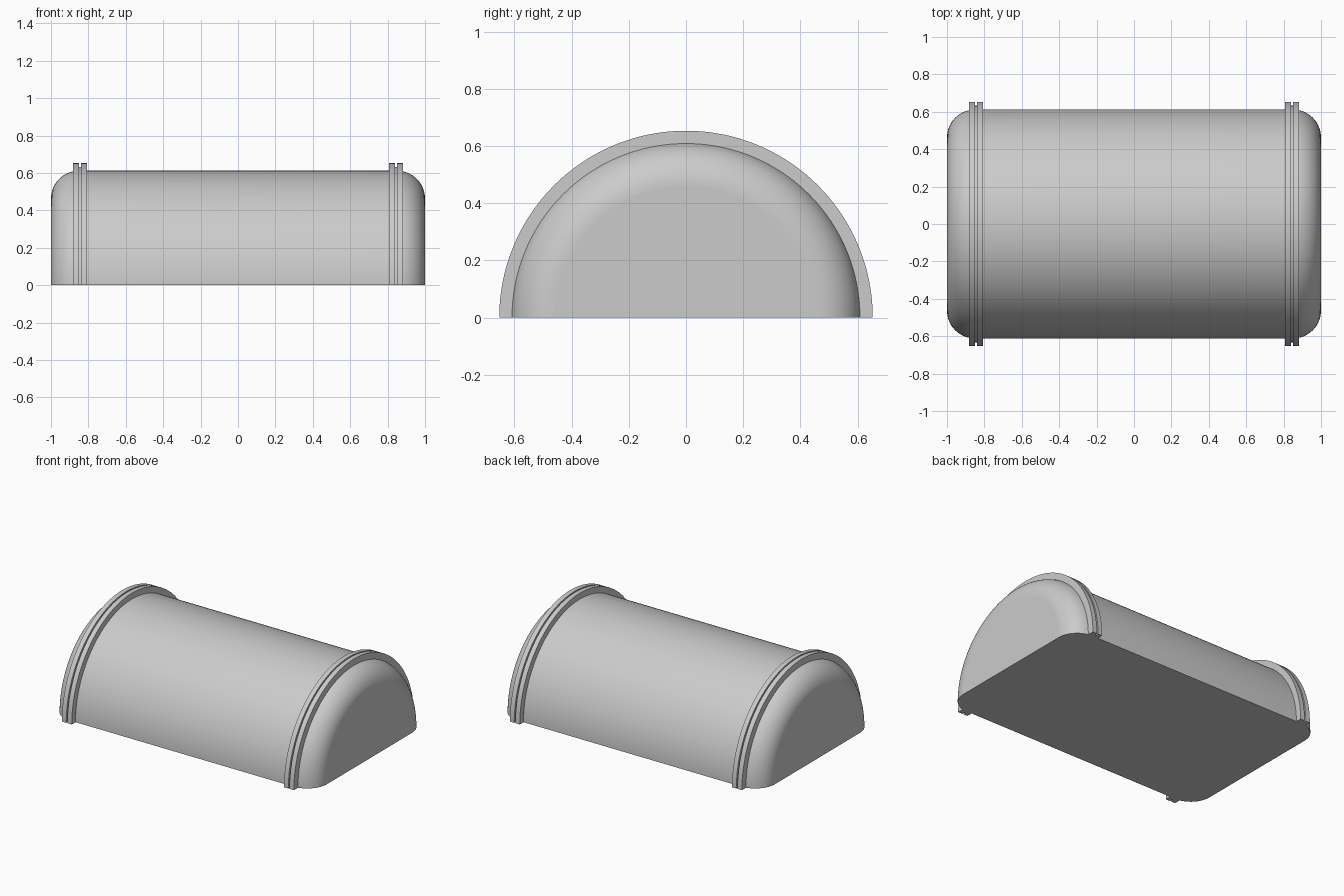
import bpy, bmesh, math
from mathutils import Vector

cube = bpy.data.objects.get("Cube")
if cube:
    bpy.data.objects.remove(cube, do_unlink=True)

BODY_R, FLANGE_R, GROOVE_R = 0.612, 0.653, 0.633
FILLET = 0.15
SEGMENTS = 96

# Single grey finish
grey = bpy.data.materials.new("plain_grey")
grey.use_nodes = True
colour = (0.6, 0.6, 0.6, 1.0)
grey.diffuse_color = colour
grey.node_tree.nodes["Principled BSDF"].inputs["Base Color"].default_value = colour


def half_lathe(name, profile, closed):
    """Sweep (x, radius) points half a turn about the x axis and cap the base."""
    bm = bmesh.new()
    verts = [bm.verts.new((x, -r, 0)) for x, r in profile]
    pairs = list(zip(verts, verts[1:]))
    if closed:
        pairs.append((verts[-1], verts[0]))
    edges = [bm.edges.new(p) for p in pairs]
    bmesh.ops.spin(bm, geom=verts + edges, cent=(0, 0, 0), axis=(-1, 0, 0),
                   angle=math.pi, steps=SEGMENTS)
    # Make sure the sweep passes over the top
    if sum(v.co.z for v in bm.verts) < 0:
        bmesh.ops.scale(bm, vec=(1, 1, -1), verts=bm.verts)
    bmesh.ops.remove_doubles(bm, verts=bm.verts, dist=1e-5)
    bmesh.ops.holes_fill(bm, edges=[e for e in bm.edges if e.is_boundary], sides=0)
    bmesh.ops.recalc_face_normals(bm, faces=bm.faces)
    mesh = bpy.data.meshes.new(name)
    bm.to_mesh(mesh)
    bm.free()
    mesh.materials.append(grey)
    obj = bpy.data.objects.new(name, mesh)
    bpy.context.collection.objects.link(obj)
    bpy.ops.object.select_all(action='DESELECT')
    obj.select_set(True)
    bpy.context.view_layer.objects.active = obj
    bpy.ops.object.shade_smooth_by_angle(angle=math.radians(30))
    # Keep end discs and the base perfectly flat
    for f in mesh.polygons:
        if abs(f.normal.x) > 0.9999 or f.normal.z < -0.9999:
            f.use_smooth = False
    return obj


# Half-round tank body with rounded ends
arc = [(1 - FILLET + FILLET * math.sin(a), BODY_R - FILLET + FILLET * math.cos(a))
       for a in (i * math.pi / 32 for i in range(17))]
right_half = arc + [(1, 0)]
left_half = [(-x, r) for x, r in reversed(right_half)]
half_lathe("tank_body", left_half + right_half, closed=False)

# Paired flange collars with a narrow groove between them
collar = [(0.807, 0.59), (0.807, FLANGE_R), (0.840, FLANGE_R), (0.840, GROOVE_R),
          (0.849, GROOVE_R), (0.849, FLANGE_R), (0.882, FLANGE_R), (0.882, 0.59)]
for side, s in (("left", 1), ("right", -1)):
    half_lathe("flange_collar_" + side, [(s * x, r) for x, r in collar], closed=True)
